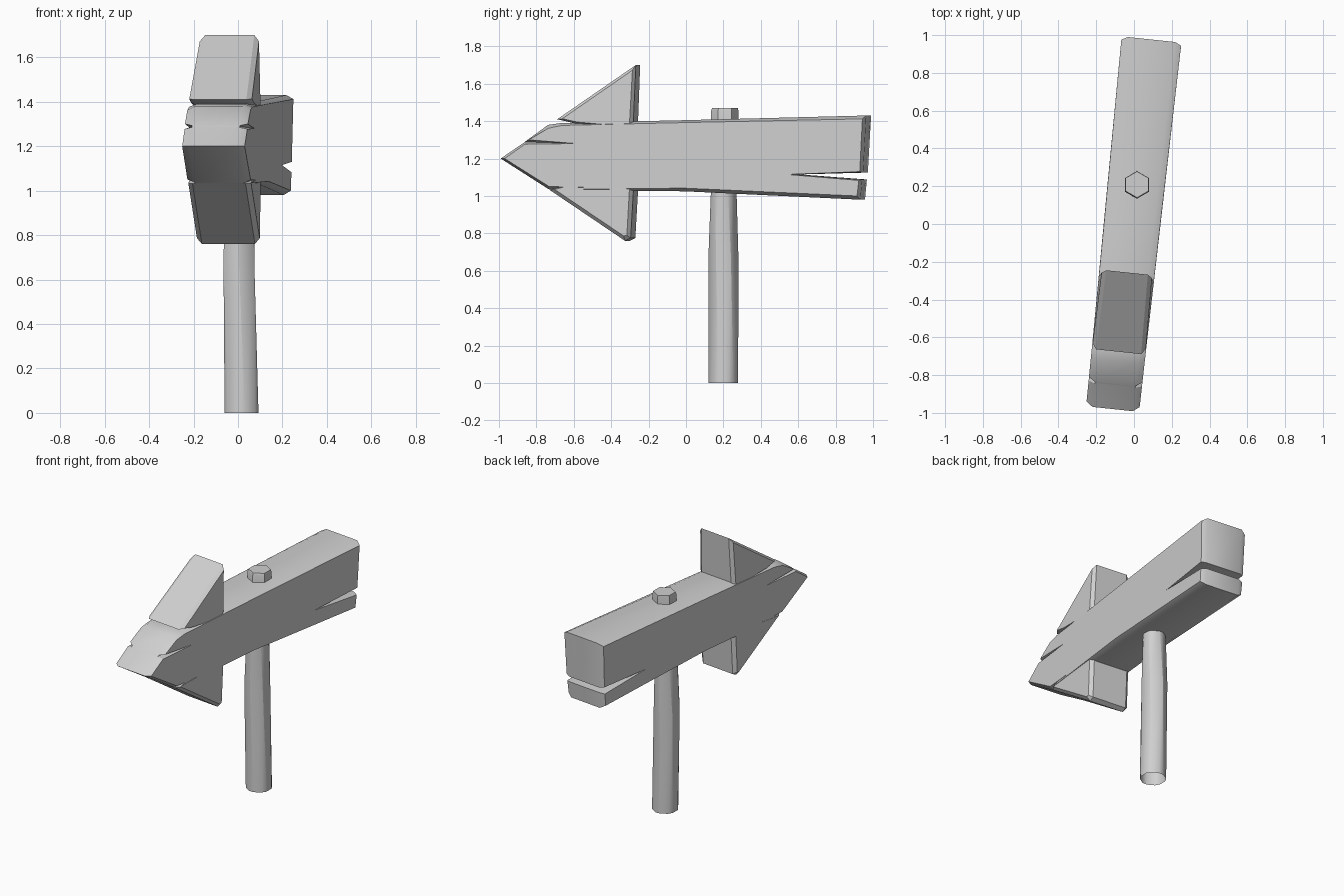
import bpy, bmesh, math
from mathutils import Matrix

cube = bpy.data.objects.get("Cube")
if cube:
    bpy.data.objects.remove(cube, do_unlink=True)

wood = bpy.data.materials.new("grey_wood")
wood.use_nodes = True
GREY = (0.63, 0.63, 0.63, 1.0)
wood.diffuse_color = GREY
wood.node_tree.nodes["Principled BSDF"].inputs["Base Color"].default_value = GREY

# The whole sign board is turned slightly on the post
TURN = Matrix.Translation((-0.01, 0, 0)) @ Matrix.Rotation(-0.105, 4, "Z")


def loft(bm, rings):
    """Join rings of vertices with quads."""
    n = len(rings[0])
    for a, b in zip(rings, rings[1:]):
        for i in range(n):
            j = (i + 1) % n
            bm.faces.new((a[i], a[j], b[j], b[i]))


def finish(name, bm, matrix, sharp):
    """Turn a bmesh into a named, coloured object with soft shading below the sharp angle."""
    bmesh.ops.recalc_face_normals(bm, faces=bm.faces)
    bm.transform(matrix)
    mesh = bpy.data.meshes.new(name)
    bm.to_mesh(mesh)
    bm.free()
    mesh.materials.append(wood)
    obj = bpy.data.objects.new(name, mesh)
    bpy.context.collection.objects.link(obj)
    bpy.ops.object.select_all(action="DESELECT")
    obj.select_set(True)
    bpy.context.view_layer.objects.active = obj
    bpy.ops.object.shade_smooth_by_angle(angle=math.radians(sharp))


def plank(name, outline, face, chamfer, width):
    """Thick plank: outline at the rim, a smaller face on both sides; points are (y, z)."""
    bm = bmesh.new()
    rings = []
    for side, points, inset in ((-1, face, 0), (-1, outline, chamfer),
                                (1, outline, chamfer), (1, face, 0)):
        rings.append([bm.verts.new((side * (width(y, z) - inset), y, z)) for y, z in points])
    loft(bm, rings)
    bm.faces.new(rings[0])
    bm.faces.new(rings[-1])
    finish(name, bm, TURN, 30)


# Pointed board: nose, split edge, top, tail with a deep split, underside, lower split
board_outline = [
    (-0.985, 1.2), (-0.86, 1.285), (-0.855, 1.289), (-0.85, 1.293), (-0.73, 1.38),
    (-0.66, 1.39), (0, 1.405), (0.982, 1.43), (0.965, 1.125), (0.6, 1.115),
    (0.96, 1.088), (0.95, 0.98), (0, 1.025), (-0.7, 1.028), (-0.715, 1.032), (-0.73, 1.038)]
board_face = [
    (-0.96, 1.2), (-0.85, 1.277), (-0.57, 1.28), (-0.83, 1.3), (-0.725, 1.362),
    (-0.65, 1.377), (0, 1.392), (0.965, 1.412), (0.95, 1.13), (0.56, 1.115),
    (0.945, 1.083), (0.935, 1.0), (0, 1.042), (-0.69, 1.034), (-0.53, 1.047), (-0.72, 1.05)]
plank("arrow_board", board_outline, board_face, 0.034,
      lambda y, z: 0.148 + 0.007 * y + 0.02 * (z - 1.2) * (y > 0))

# Upper and lower barbs of the arrow head, sunk into the board
plank("upper_barb",
      [(-0.68, 1.41), (-0.258, 1.7), (-0.272, 1.36), (-0.57, 1.385)],
      [(-0.65, 1.413), (-0.274, 1.672), (-0.29, 1.37), (-0.57, 1.395)],
      0.022, lambda y, z: 0.142 - 0.03 * (z - 1.4))
plank("lower_barb",
      [(-0.72, 1.032), (-0.315, 0.76), (-0.285, 0.775), (-0.268, 1.07), (-0.6, 1.07)],
      [(-0.69, 1.034), (-0.32, 0.786), (-0.303, 0.79), (-0.288, 1.06), (-0.6, 1.06)],
      0.022, lambda y, z: 0.142)


def hex_post(name, rings, bevel, sharp):
    """Loft a six-sided post, open below, through (x, y, z, radius) rings."""
    bm = bmesh.new()
    loops = []
    for x, y, z, r in rings:
        angles = [math.radians(60 * i + 30) for i in range(6)]
        loops.append([bm.verts.new((x + r * math.cos(a), y + r * math.sin(a), z))
                      for a in angles])
    loft(bm, loops)
    bm.faces.new(loops[-1])
    if bevel:
        upright = [e for e in bm.edges if abs(e.verts[0].co.z - e.verts[1].co.z) > 0.1]
        bmesh.ops.bevel(bm, geom=upright, offset=bevel, segments=1, affect="EDGES")
    finish(name, bm, Matrix(), sharp)


# Post below the board, and its worn tip above
hex_post("post", [(0.016, 0.2, 0, 0.088), (0.004, 0.2, 0.68, 0.08),
                  (0.008, 0.202, 1.1, 0.075)], 0.018, 65)
hex_post("post_tip", [(0.015, 0.207, 1.35, 0.073), (0.016, 0.207, 1.455, 0.073),
                      (0.016, 0.209, 1.47, 0.069)], 0, 30)
